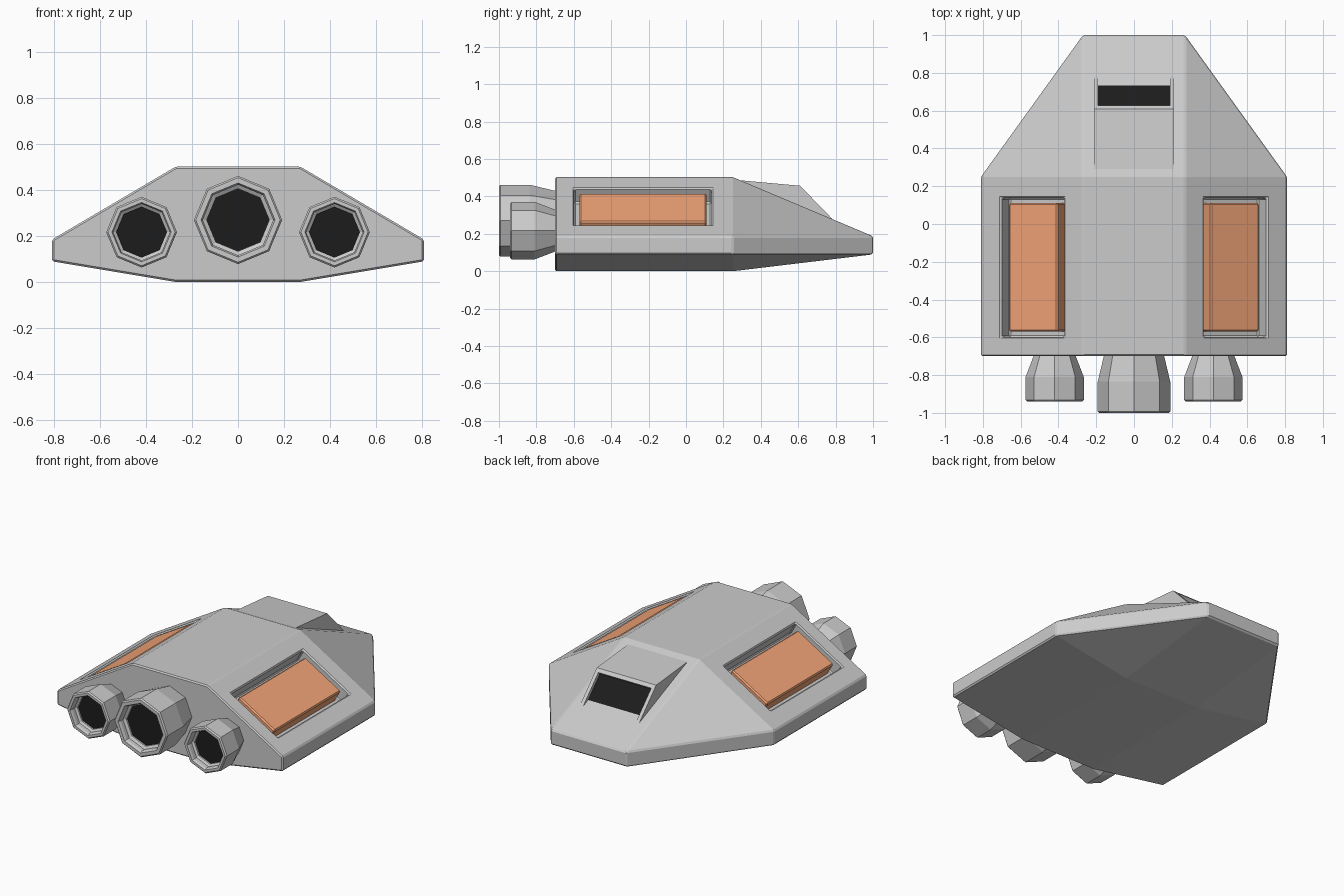
import bpy, bmesh, math
from mathutils import Matrix, Vector

if "Cube" in bpy.data.objects:
    bpy.data.objects.remove(bpy.data.objects["Cube"])


def material(name, rgb):
    m = bpy.data.materials.new(name)
    m.diffuse_color = (*rgb, 1)
    m.use_nodes = True
    m.node_tree.nodes["Principled BSDF"].inputs["Base Color"].default_value = m.diffuse_color
    return m


ORANGE = material("orange", (0.9, 0.38, 0.19))
BLACK = material("black", (0.012, 0.012, 0.012))


def finish(bm, name, mat=None):
    bmesh.ops.recalc_face_normals(bm, faces=bm.faces)
    me = bpy.data.meshes.new(name)
    bm.to_mesh(me)
    bm.free()
    ob = bpy.data.objects.new(name, me)
    bpy.context.collection.objects.link(ob)
    if mat:
        me.materials.append(mat)
    return ob


def convex(points, name):
    bm = bmesh.new()
    for p in points:
        bm.verts.new(p)
    bmesh.ops.convex_hull(bm, input=bm.verts)
    bmesh.ops.dissolve_limit(bm, angle_limit=0.02, verts=bm.verts, edges=bm.edges)
    return finish(bm, name)


def box(name, center, size, axis, angle, mat=None):
    bm = bmesh.new()
    m = (Matrix.Translation(center) @ Matrix.Rotation(angle, 4, axis)
         @ Matrix.Diagonal((*size, 1)))
    bmesh.ops.create_cube(bm, size=1, matrix=m)
    return finish(bm, name, mat)


def cut(target, cutter):
    cutter.hide_render = True
    mod = target.modifiers.new("cut", 'BOOLEAN')
    mod.operation = 'DIFFERENCE'
    mod.solver = 'EXACT'
    mod.object = cutter
    bpy.context.view_layer.objects.active = target
    bpy.ops.object.modifier_apply(modifier=mod.name)
    bpy.data.objects.remove(cutter)


def bevel(ob, width):
    mod = ob.modifiers.new("bevel", 'BEVEL')
    mod.width = width
    mod.segments = 1
    mod.limit_method = 'ANGLE'
    mod.angle_limit = math.radians(25)


# Hull: constant body section tapering to a flat nose
section = [(0.27, 0.503), (0.81, 0.185), (0.81, 0.09), (0.27, 0.0)]
points = [(s * x, y, z) for s in (-1, 1) for y in (-0.70, 0.25) for x, z in section]
points += [(s * 0.27, 1.0, z) for s in (-1, 1) for z in (0.09, 0.187)]
hull = convex(points, "hull")

# Sloped side recesses with coloured panels
slope = math.atan2(0.318, 0.54)
for s, side in ((-1, "left"), (1, "right")):
    center = Vector((s * 0.5375, -0.23, 0.3445))
    normal = Vector((s * math.sin(slope), 0, math.cos(slope)))
    cut(hull, box("recess_cutter", center, (0.385, 0.735, 0.18), 'Y', s * slope))
    panel = box(side + "_panel", center - normal * 0.049, (0.298, 0.68, 0.09),
                'Y', s * slope, ORANGE)
    bevel(panel, 0.008)
bevel(hull, 0.008)

# Cockpit wedge on the nose slope, with a recessed window
profile = [(0.29, 0.486), (0.61, 0.457), (0.785, 0.277), (0.70, 0.25), (0.35, 0.40)]
cockpit = convex([(s * 0.213, y, z) for s in (-1, 1) for y, z in profile], "cockpit")
tilt = -math.atan2(0.18, 0.175)
top, low = Vector((0, 0.628, 0.4385)), Vector((0, 0.80, 0.2616))
mid, length = (top + low) / 2, (low - top).length
out = Vector((0, 0.18, 0.175)).normalized()
cut(cockpit, box("window_cutter", mid, (0.38, length, 0.05), 'X', tilt))
box("window", mid - out * 0.026, (0.384, length, 0.008), 'X', tilt, BLACK)


# Eight-sided engine nozzles, revolved around the y axis
def engine(name, x, z, radius, base, y_step, y_end):
    def ring(bm, r, y):
        return [bm.verts.new((x + r * math.cos(i * math.pi / 4), y,
                              z + r * math.sin(i * math.pi / 4))) for i in range(8)]
    rings = [(base - 0.005, -0.68), (base, -0.70), (radius, y_step),
             (radius, y_end + 0.008), (radius - 0.008, y_end),
             (radius * 0.84, y_end), (radius * 0.80, y_end + 0.015),
             (radius * 0.80, y_end + 0.04), (radius * 0.71, y_end + 0.05),
             (radius * 0.71, y_end + 0.09)]
    bm = bmesh.new()
    loops = [ring(bm, r, y) for r, y in rings]
    for a, b in zip(loops, loops[1:]):
        for i in range(8):
            j = (i + 1) % 8
            bm.faces.new((a[i], a[j], b[j], b[i]))
    bm.faces.new(loops[0])
    bm.faces.new(loops[-1])
    finish(bm, name)
    bm = bmesh.new()
    bm.faces.new(ring(bm, radius * 0.71, y_end + 0.06))
    finish(bm, name + "_exhaust", BLACK)


engine("center_engine", 0, 0.27, 0.192, 0.16, -0.835, -1.0)
for s, side in ((-1, "left"), (1, "right")):
    engine(side + "_engine", s * 0.42, 0.217, 0.154, 0.112, -0.81, -0.94)
